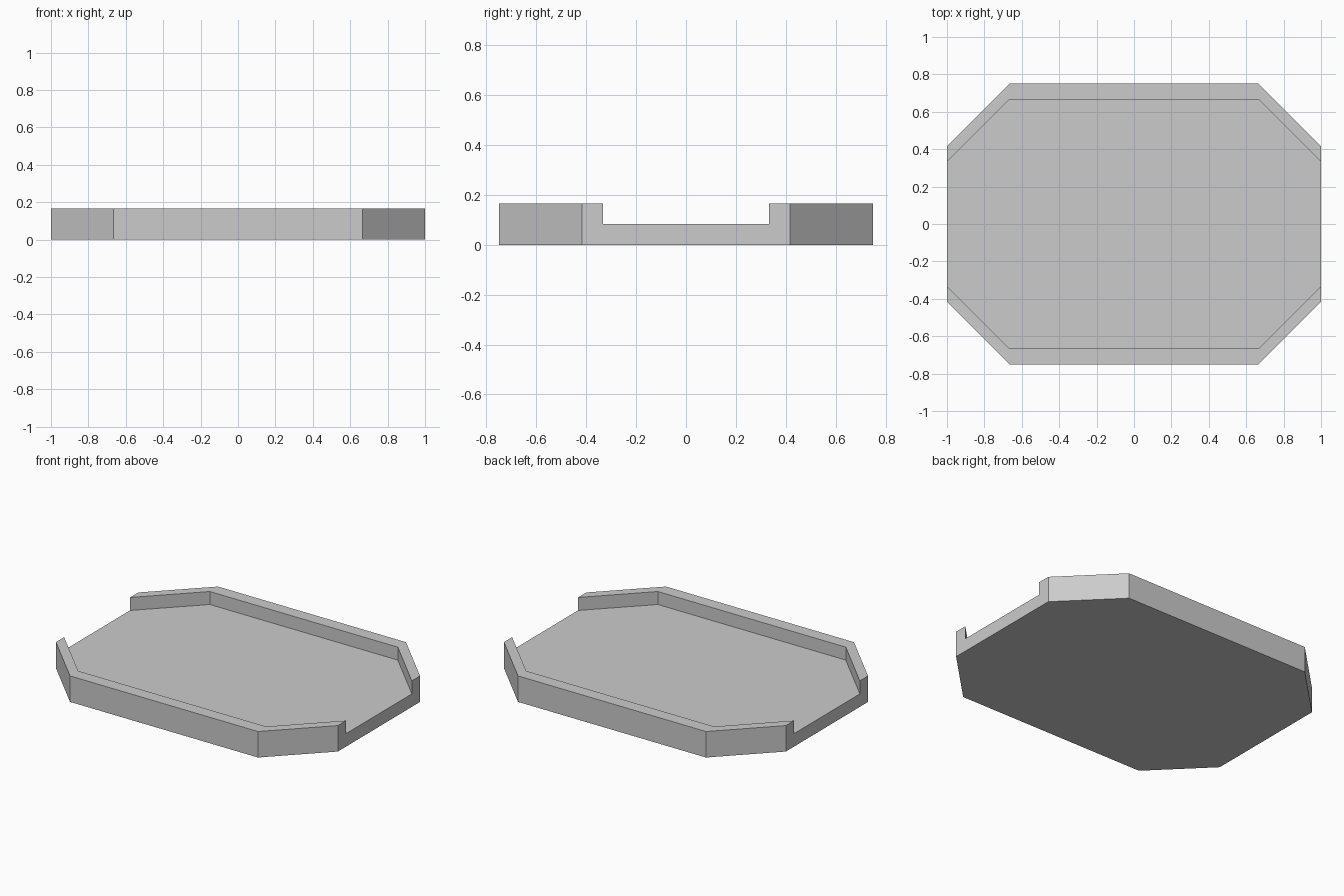
import bpy, bmesh
from mathutils import Vector

if "Cube" in bpy.data.objects:
    bpy.data.objects.remove(bpy.data.objects["Cube"])

STEP = 1 / 12            # floor thickness, rim height and rim width
XE, XC = 1.0, 2 / 3      # end x, corner x
YC, YE = 0.75, 5 / 12    # outer side y, outer end y

bm = bmesh.new()


def move_up(faces, keep):
    """Extrude faces upward by one step and return the new top faces."""
    out = bmesh.ops.extrude_face_region(bm, geom=faces, use_keep_orig=keep)["geom"]
    verts = [g for g in out if isinstance(g, bmesh.types.BMVert)]
    bmesh.ops.translate(bm, verts=verts, vec=Vector((0, 0, STEP)))
    return [g for g in out if isinstance(g, bmesh.types.BMFace)]


def chain(side, inset):
    """Chamfered edge line along one long side, left to right."""
    pts = [(-XE, YE), (-XC, YC), (XC, YC), (XE, YE)]
    return [bm.verts.new((x, side * (y - inset), 0)) for x, y in pts]


# Flat plan: floor panel between two rim strips
front_out, front_in = chain(-1, 0), chain(-1, STEP)
back_out, back_in = chain(1, 0), chain(1, STEP)
sheet = [bm.faces.new(front_in + back_in[::-1])]
for outer, inner in ((front_out, front_in), (back_out, back_in)):
    for i in range(3):
        f = (outer[i], outer[i + 1], inner[i + 1], inner[i])
        sheet.append(bm.faces.new(f if outer is front_out else f[::-1]))

# Floor slab, then the raised rims on the two long sides
top = move_up(sheet, True)
rims = [f for f in top if len(f.verts) == 4]
move_up(rims, False)

# Merge coplanar faces and fix facing
bmesh.ops.recalc_face_normals(bm, faces=bm.faces[:])
bmesh.ops.dissolve_limit(bm, angle_limit=0.01, verts=bm.verts[:], edges=bm.edges[:])
bmesh.ops.recalc_face_normals(bm, faces=bm.faces[:])

mesh = bpy.data.meshes.new("tray")
bm.to_mesh(mesh)
bm.free()
bpy.context.collection.objects.link(bpy.data.objects.new("tray", mesh))
